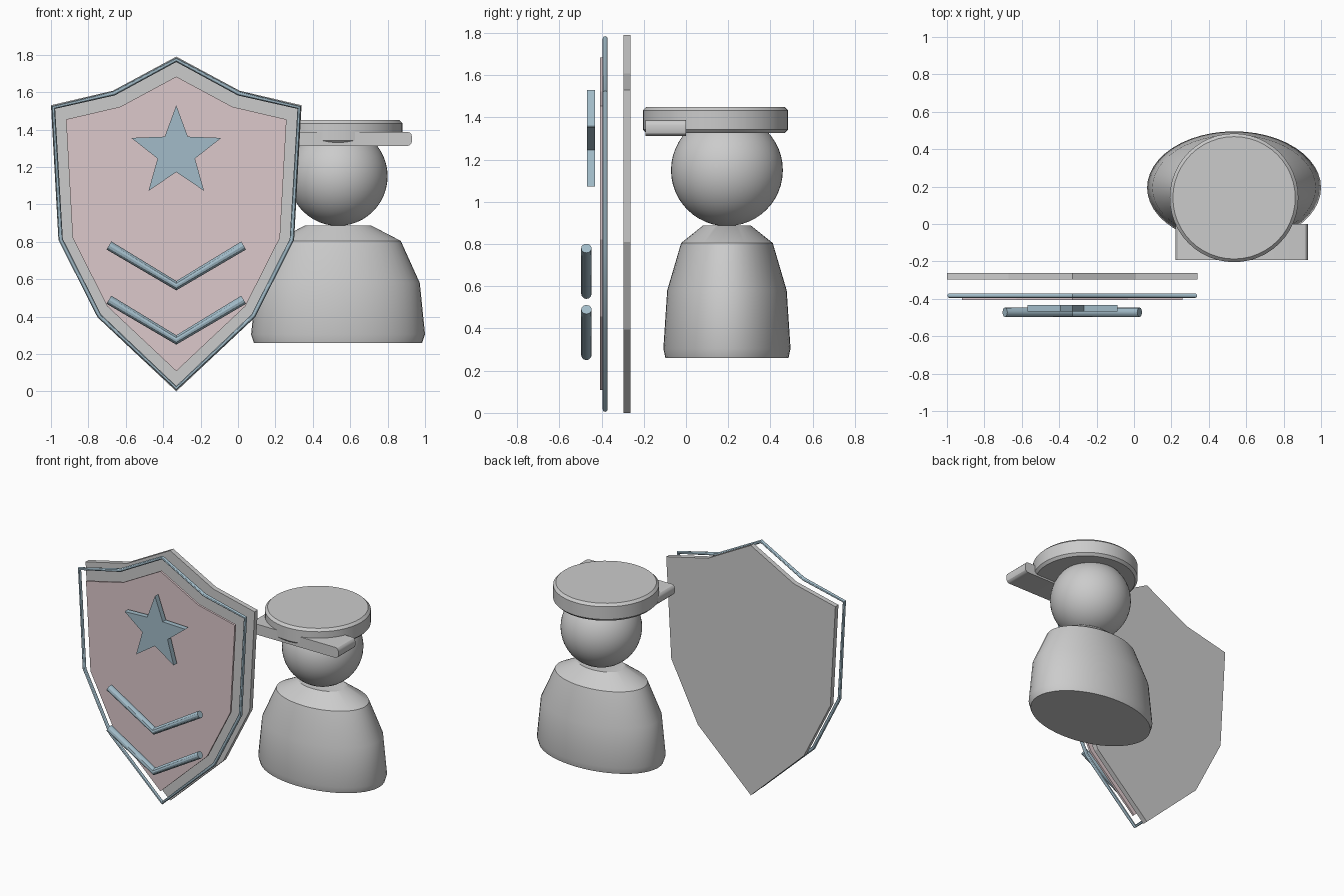
import bpy, bmesh, math
from mathutils import Matrix

if "Cube" in bpy.data.objects:
    bpy.data.objects.remove(bpy.data.objects["Cube"])

SX = -0.33            # shield centre line
PX, PY = 0.535, 0.194  # figure axis


def material(name, color):
    m = bpy.data.materials.new(name)
    m.diffuse_color = color
    m.use_nodes = True
    m.node_tree.nodes["Principled BSDF"].inputs["Base Color"].default_value = m.diffuse_color
    return m


blue = material("steel_blue", (0.36, 0.50, 0.58, 1))
pink = material("dusty_pink", (0.72, 0.58, 0.60, 1))


def finish(ob, mat=None, smooth=True):
    if mat:
        ob.data.materials.append(mat)
    bpy.ops.object.select_all(action='DESELECT')
    ob.select_set(True)
    bpy.context.view_layer.objects.active = ob
    if ob.type == 'CURVE':
        bpy.ops.object.convert(target='MESH')
        ob = bpy.context.object
    if smooth:
        bpy.ops.object.shade_smooth_by_angle(angle=math.radians(30))
    return ob


def mesh_object(name, bm, mat=None, smooth=True):
    bmesh.ops.recalc_face_normals(bm, faces=bm.faces)
    me = bpy.data.meshes.new(name)
    bm.to_mesh(me)
    bm.free()
    ob = bpy.data.objects.new(name, me)
    bpy.context.collection.objects.link(ob)
    return finish(ob, mat, smooth)


def prism(name, pts, y0, y1, mat=None):
    bm = bmesh.new()
    f = bm.faces.new([bm.verts.new((x, y0, z)) for x, z in pts])
    ext = bmesh.ops.extrude_face_region(bm, geom=[f], use_keep_orig=True)
    new = [g for g in ext["geom"] if isinstance(g, bmesh.types.BMVert)]
    bmesh.ops.translate(bm, vec=(0, y1 - y0, 0), verts=new)
    return mesh_object(name, bm, mat, smooth=False)


def tube(name, pts, y, radius, cyclic, mat):
    cu = bpy.data.curves.new(name, 'CURVE')
    cu.dimensions = '3D'
    cu.bevel_depth = radius
    cu.bevel_resolution = 4
    cu.use_fill_caps = True
    sp = cu.splines.new('POLY')
    sp.points.add(len(pts) - 1)
    for p, (x, z) in zip(sp.points, pts):
        p.co = (x, y, z, 1)
    sp.use_cyclic_u = cyclic
    ob = bpy.data.objects.new(name, cu)
    bpy.context.collection.objects.link(ob)
    return finish(ob, mat)


def lathe(name, profile, center, y_scale=1.0, n=48):
    bm = bmesh.new()
    rings = [[bm.verts.new((center[0] + r * math.cos(2 * math.pi * i / n),
                            center[1] + r * y_scale * math.sin(2 * math.pi * i / n), z))
              for i in range(n)] for r, z in profile]
    for a, b in zip(rings, rings[1:]):
        for i in range(n):
            j = (i + 1) % n
            bm.faces.new((a[i], a[j], b[j], b[i]))
    bm.faces.new(rings[0])
    bm.faces.new(rings[-1])
    return mesh_object(name, bm)


# Shield: half outline, mirrored and scaled for each layer
half = [(0, 1.79), (0.34, 1.607), (0.67, 1.53), (0.63, 0.81), (0.42, 0.395), (0, 0)]


def outline(s, mid=0.9):
    full = half + [(-x, z) for x, z in half[-2:0:-1]]
    return [(SX + x * s, mid + (z - mid) * s) for x, z in full]


prism("shield_plate", outline(1), -0.297, -0.262)
tube("shield_rim", outline(0.981), -0.383, 0.012, True, blue)
prism("shield_panel", outline(0.88), -0.407, -0.392, pink)

# Star emblem
star = []
for i in range(10):
    r = 0.105 if i % 2 else 0.253
    a = math.radians(90 + 36 * i)
    star.append((SX + r * math.cos(a), 1.277 + r * math.sin(a)))
prism("star", star, -0.469, -0.432, blue)

# Chevron bars
for k, z in enumerate((0.565, 0.275)):
    tube(f"chevron_{k + 1}", [(SX - 0.36, z + 0.215), (SX, z), (SX + 0.36, z + 0.215)],
         -0.472, 0.025, False, blue)

# Figure: torso, head, cap
lathe("torso", [(0.45, 0.26), (0.465, 0.305), (0.437, 0.58), (0.335, 0.805), (0.175, 0.888)],
      (PX, PY), 0.648)

bm = bmesh.new()
bmesh.ops.create_uvsphere(bm, u_segments=48, v_segments=24, radius=0.265,
                          matrix=Matrix.Translation((PX, PY, 1.15)))
mesh_object("head", bm)

lathe("cap", [(0.327, 1.325), (0.344, 1.342), (0.344, 1.433), (0.327, 1.45)], (PX, 0.14))

# Cap visor: slab with rounded long edges
corners = []
r = 0.025
for cx, cz, a0 in ((0.93, 1.387, 0), (0.222, 1.387, 90), (0.222, 1.312, 180), (0.93, 1.312, 270)):
    ox = cx - r if cx > 0.5 else cx + r
    oz = cz - r if cz > 1.35 else cz + r
    for k in range(4):
        a = math.radians(a0 + 30 * k)
        corners.append((ox + r * math.cos(a), oz + r * math.sin(a)))
visor = prism("cap_visor", corners, -0.192, 0.0)
finish(visor)
